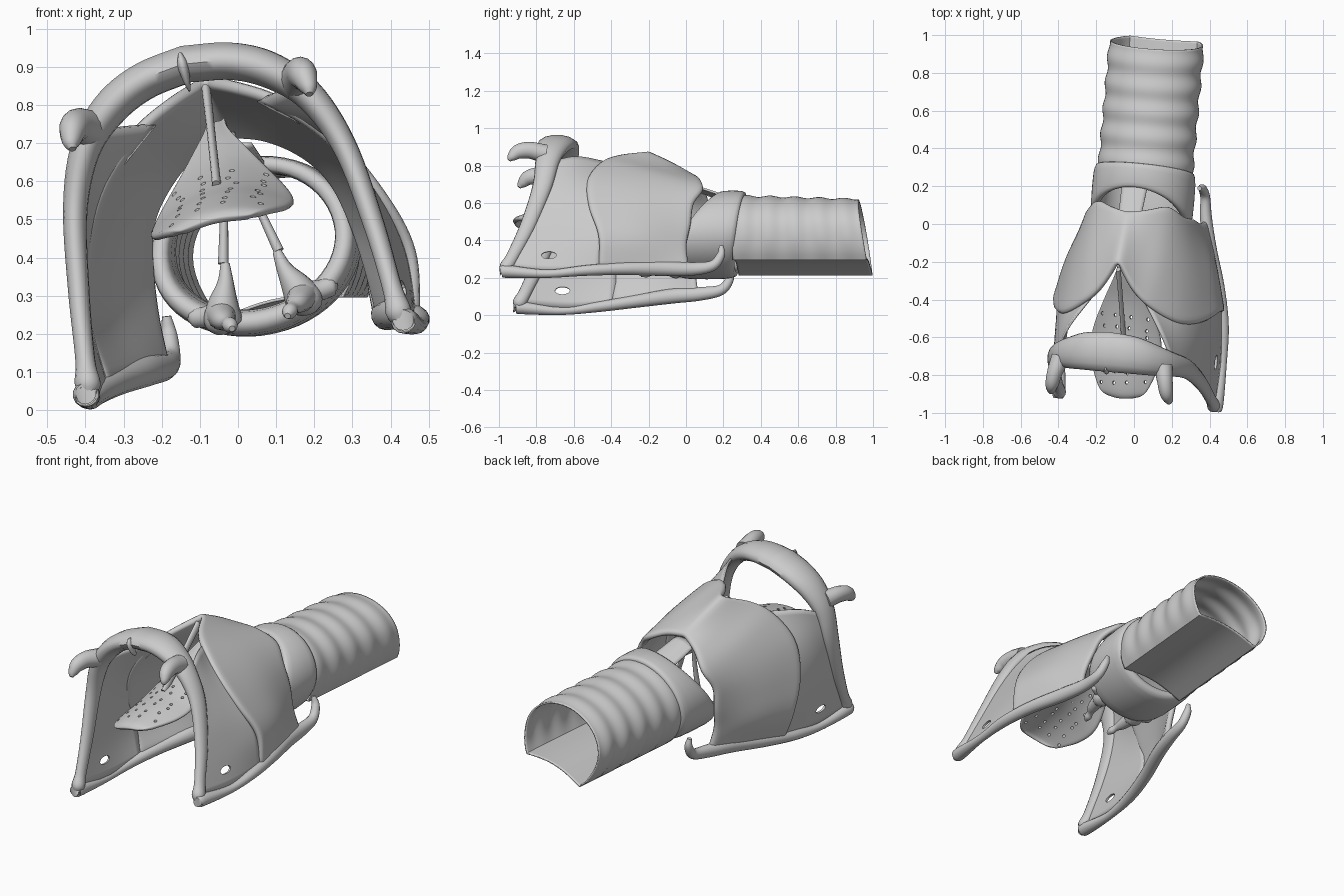
import bpy, bmesh, math, random
from mathutils import Vector, Matrix, Euler

if "Cube" in bpy.data.objects:
    bpy.data.objects.remove(bpy.data.objects["Cube"])

random.seed(4)
# the whole anatomy is symmetric in a local frame that is rolled and yawed
FRAME = (Matrix.Translation((0.035, 0, 0.42)) @ Matrix.Rotation(math.radians(-5), 4, 'Z')
         @ Matrix.Rotation(math.radians(-13), 4, 'Y'))


def spline(pts, n):
    """Resample control points as a Catmull-Rom curve."""
    pts = [Vector(p) for p in pts]
    out = []
    for i in range(n):
        f = i / (n - 1) * (len(pts) - 1)
        k = min(int(f), len(pts) - 2)
        t = f - k
        b, c = pts[k], pts[k + 1]
        a = pts[k - 1] if k > 0 else b * 2 - c
        d = pts[k + 2] if k + 2 < len(pts) else c * 2 - b
        out.append(0.5 * (2 * b + (c - a) * t + (2 * a - 5 * b + 4 * c - d) * t * t
                          + (3 * b - 3 * c + d - a) * t ** 3))
    return out


def loft(name, rows, closed=False, loop=False, caps=(False, False), mirror=False,
         thick=0, subsurf=0, cutter=None, angle=50):
    """Skin rows of points, then mirror / thicken / cut / smooth."""
    bm = bmesh.new()
    vs = [[bm.verts.new(p) for p in r] for r in rows]
    n = len(rows[0])
    for i in range(len(vs) if loop else len(vs) - 1):
        a, b = vs[i], vs[(i + 1) % len(vs)]
        for j in range(n if closed else n - 1):
            k = (j + 1) % n
            bm.faces.new((a[j], a[k], b[k], b[j]))
    if caps[0]:
        bm.faces.new(vs[0][::-1])
    if caps[1]:
        bm.faces.new(vs[-1])
    bmesh.ops.recalc_face_normals(bm, faces=bm.faces)
    me = bpy.data.meshes.new(name)
    bm.to_mesh(me)
    bm.free()
    ob = bpy.data.objects.new(name, me)
    bpy.context.collection.objects.link(ob)
    ob.matrix_world = FRAME
    bpy.ops.object.select_all(action='DESELECT')
    ob.select_set(True)
    bpy.context.view_layer.objects.active = ob
    bpy.ops.object.shade_smooth_by_angle(angle=math.radians(angle))
    if mirror:
        m = ob.modifiers.new("mirror", 'MIRROR')
        m.merge_threshold = 0.002
    if thick:
        m = ob.modifiers.new("thickness", 'SOLIDIFY')
        m.thickness, m.offset = thick, 0
    if subsurf:
        m = ob.modifiers.new("smooth", 'SUBSURF')
        m.levels = m.render_levels = subsurf
    if cutter:
        m = ob.modifiers.new("holes", 'BOOLEAN')
        m.operation, m.object, m.solver = 'DIFFERENCE', cutter, 'EXACT'
    return ob


def sheet(name, curves, n, m, **kw):
    cols = [spline(c, m) for c in curves]
    rows = [spline([c[j] for c in cols], n) for j in range(m)]
    return loft(name, rows, **kw)


def tube(name, pts, ref=(0, 1, 0), n=24, sides=14, caps=(True, True), mirror=True):
    """Sweep an ellipse; each point is x, y, z, radius along ref, radius across."""
    path = spline(pts, n)
    pos = [p.to_3d() if len(p) == 3 else Vector(p[:3]) for p in path]
    rows = []
    for i, p in enumerate(path):
        t = (pos[min(i + 1, n - 1)] - pos[max(i - 1, 0)]).normalized()
        if i == 0 and not caps[0]:
            t = Vector((1, 0, 0))
        u = Vector(ref)
        u = (u - t * u.dot(t)).normalized()
        w = t.cross(u)
        rows.append([pos[i] + u * p[3] * math.cos(a) + w * p[4] * math.sin(a)
                     for a in [2 * math.pi * k / sides for k in range(sides)]])
    return loft(name, rows, closed=True, caps=caps, mirror=mirror)


def cutter(name, rods):
    """Joined elliptical rods: centre, radii/half length, rotation."""
    bm = bmesh.new()
    for loc, size, rot in rods:
        mat = Matrix.LocRotScale(Vector(loc), Euler(rot), None) @ Matrix.Diagonal((*size, 1))
        bmesh.ops.create_cone(bm, cap_ends=True, segments=16, radius1=1, radius2=1, depth=2, matrix=mat)
    me = bpy.data.meshes.new(name)
    bm.to_mesh(me)
    bm.free()
    ob = bpy.data.objects.new(name, me)
    bpy.context.collection.objects.link(ob)
    ob.matrix_world = FRAME
    ob.hide_render = True
    ob.hide_viewport = False
    ob.display_type = 'WIRE'
    return ob


# trachea: ringed D-section tube with a flat back wall and an open end
rows = []
for i in range(61):
    f = i / 60
    y = 0.27 + 0.69 * f
    ring = 1 + 0.022 * math.sin(2 * math.pi * f * 5 - 1)
    row = []
    for k in range(41):
        a = math.radians(-42 + 264 * k / 40)
        fade = min(1, k / 4, (40 - k) / 4)
        s = 1 + (ring - 1) * fade
        h = 0.215 - 0.02 * f if math.sin(a) > 0 else 0.25
        row.append(Vector((0.248 * math.cos(a) * s, 0, h * math.sin(a) * s)))
    a, b = row[-1], row[0]
    for k in range(1, 12):
        row.append(a.lerp(b, k / 12) + Vector((0, 0, 0.03 * math.sin(math.pi * k / 12))))
    rows.append([p + Vector((0, y - 0.17 * f * p.z, 0)) for p in row])
loft("trachea", rows, closed=True, thick=0.008)

# cricoid cartilage: signet ring, narrow on top and deep below
rows = []
for i in range(56):
    a = 2 * math.pi * i / 56
    t = (1 - math.sin(a)) / 2
    y0 = 0.19 - 0.24 * math.sin(t * math.pi / 2)
    y1 = 0.32 - 0.05 * t
    half = 0.022 + 0.014 * t
    row = []
    for k in range(16):
        b = 2 * math.pi * k / 16
        sq = lambda v: math.copysign(abs(v) ** 0.6, v)
        y = (y0 + y1) / 2 + (y1 - y0) / 2 * sq(math.cos(b))
        d = -half + half * sq(math.sin(b))
        row.append(((0.275 + d) * math.cos(a), y,
                    ((0.245 if math.sin(a) > 0 else 0.225) + d) * math.sin(a)))
    rows.append(row)
loft("cricoid_cartilage", rows, closed=True, loop=True)

# thyroid cartilage: two plates meeting in a ridge with a V notch
front = [(0, -.21, .46), (.09, -.36, .42), (.19, -.45, .36), (.31, -.51, .24),
         (.40, -.49, .07), (.445, -.43, -.1), (.42, -.43, -.27)]
mid = [(0, -.08, .395), (.1, -.14, .345), (.2, -.18, .285), (.29, -.21, .18),
       (.35, -.21, .05), (.385, -.2, -.1), (.36, -.2, -.26)]
rear = [(0, .055, .31), (.1, .08, .28), (.19, .105, .21), (.25, .06, .12),
        (.275, .05, 0), (.285, .03, -.12), (.29, .05, -.25)]
sheet("thyroid_cartilage", [front, mid, rear], 14, 26, mirror=True, thick=0.035, subsurf=1)

# rear border of the thyroid cartilage running into its upper and lower horns
tube("thyroid_horn", [(.428, -.945, -.29, .022, .025), (.43, -.92, -.29, .036, .034),
                      (.44, -.7, -.305, .022, .022), (.43, -.5, -.285, .03, .028),
                      (.39, -.3, -.265, .034, .034), (.33, -.1, -.25, .036, .04),
                      (.295, .06, -.245, .032, .036), (.285, .17, -.225, .026, .028),
                      (.28, .215, -.165, .022, .022), (.275, .215, -.115, .012, .012)],
     ref=(1, 0, 0), n=54)

# hyoid bone: wide arched body with long horns, small horns and a middle tubercle
tube("hyoid_bone", [(0, -.69, .5, .105, .05), (.12, -.695, .48, .1, .05),
                    (.22, -.71, .43, .085, .048), (.305, -.725, .34, .065, .04),
                    (.365, -.745, .19, .052, .032), (.398, -.81, -.02, .042, .028),
                    (.415, -.89, -.2, .034, .026), (.42, -.925, -.265, .036, .034),
                    (.422, -.94, -.295, .015, .015)],
     n=48, caps=(False, True))
tube("hyoid_small_horn", [(.28, -.74, .39, .05, .05), (.3, -.82, .405, .042, .045),
                          (.312, -.88, .395, .036, .04), (.32, -.915, .365, .024, .026),
                          (.32, -.93, .345, .01, .01)], ref=(1, 0, 0))
tube("hyoid_tubercle", [(0, -.78, .53, .004, .01), (0, -.785, .5, .014, .024),
                        (0, -.775, .46, .01, .02), (0, -.76, .43, .003, .01)],
     ref=(1, 0, 0), mirror=False)

# membranes between hyoid and thyroid, each with an oval opening
hole = cutter("membrane_cutter", [((0, -.695, -.2), (.02, .04, .8), (0, math.pi / 2, 0))])
sheet("thyrohyoid_membrane",
      [[(.14, -.40, .37), (.30, -.46, .23), (.39, -.45, .06), (.425, -.41, -.1), (.415, -.42, -.275)],
       [(.25, -.57, .38), (.335, -.61, .23), (.39, -.62, .07), (.415, -.64, -.1), (.428, -.66, -.29)],
       [(.31, -.70, .34), (.36, -.73, .2), (.385, -.78, .07), (.405, -.84, -.08), (.425, -.92, -.275)]],
      14, 24, mirror=True, thick=0.012, cutter=hole)

# epiglottis: drooping leaf with pits, narrow stalk at the ridge
leaf = spline([(-.925, .075, .09), (-.89, .1, .135), (-.75, .135, .185), (-.6, .165, .185),
               (-.42, .225, .11), (-.28, .3, .04), (-.19, .34, .025)], 26)
rows = []
for y, z, w in leaf:
    rows.append([(w * u, y + 0.02 * u * u, z - 2.1 * (w * u) ** 2 + 0.008 * abs(u) ** 4)
                 for u in [k / 8 - 1 for k in range(17)]])
pits = []
for i in range(7):
    for x in (-.11, -.04, .04, .11):
        pits.append(((x + random.uniform(-.015, .015), -.84 + i * .058 + random.uniform(-.014, .014), .1),
                     (.007, .009, .2), (0, 0, 0)))
loft("epiglottis", rows, thick=0.022, subsurf=1, cutter=cutter("pit_cutter", pits))

# ligaments
tube("epiglottis_ligament", [(0, -.25, .43, .012, .02), (0, -.42, .3, .011, .02), (0, -.6, .17, .012, .02)],
     ref=(1, 0, 0), mirror=False)
tube("vocal_ligament", [(.018, .0, .31, .014, .009), (.04, -.03, .14, .014, .01), (.075, -.06, -.02, .016, .014)])
sheet("cricothyroid_ligament", [[(-.06, .03, .27), (0, .03, .28), (.06, .03, .27)],
                                [(-.07, .22, .205), (0, .22, .215), (.07, .22, .205)]], 8, 8, thick=0.012)

# arytenoid cartilages: body with vocal, side and beak-like processes
tube("arytenoid_body", [(.07, -.06, -.02, .012, .012), (.08, -.065, -.07, .026, .022),
                        (.1, -.06, -.125, .05, .042), (.11, -.05, -.165, .055, .05), (.11, -.04, -.19, .03, .03)])
tube("arytenoid_side_process", [(.1, -.05, -.14, .04, .04), (.15, -.035, -.145, .028, .028),
                                (.185, -.02, -.14, .024, .026), (.2, -.015, -.14, .01, .01)])
tube("arytenoid_beak", [(.11, -.07, -.15, .04, .04), (.1, -.15, -.165, .03, .028), (.088, -.19, -.175, .018, .018),
                        (.08, -.22, -.185, .02, .02), (.075, -.245, -.195, .008, .008)], ref=(1, 0, 0))
